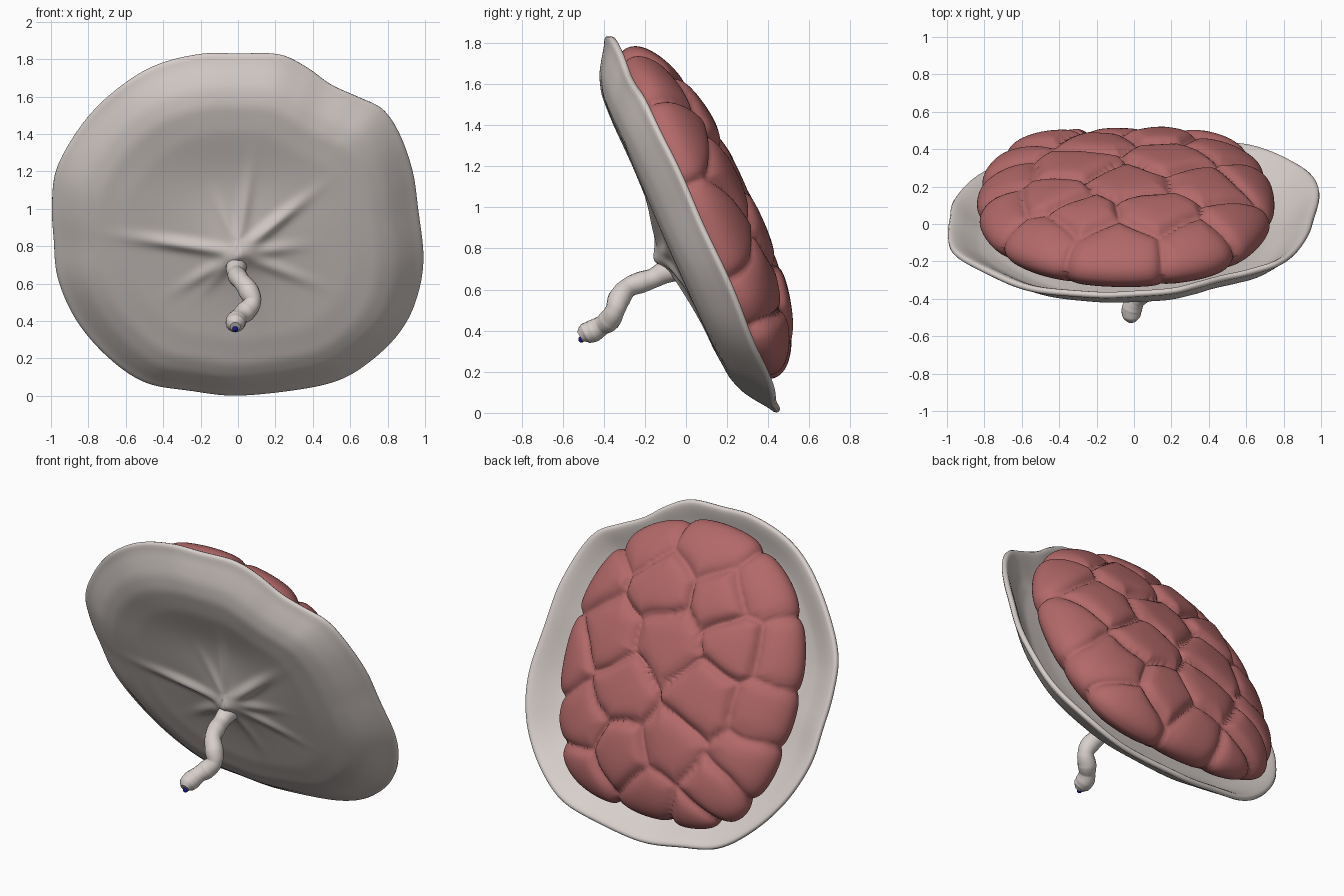
import bpy, bmesh, math
from mathutils import Vector, noise

if "Cube" in bpy.data.objects:
    bpy.data.objects.remove(bpy.data.objects["Cube"])

# Local frame of the tilted disc: X across, V up the slope, N out of the back
C = Vector((0, 0.04, 0.925))
V = Vector((0, -0.412, 0.911))
N = Vector((0, 0.911, 0.412))


def world(x, v, w):
    return C + Vector((x, 0, 0)) + V * v + N * w


def closed_spline(pts, count):
    """Smooth closed outline through pts (Catmull-Rom)."""
    out, n = [], len(pts)
    for i in range(count):
        t = i * n / count
        k, f = int(t), t - int(t)
        a, b, c, d = (Vector(pts[(k + j) % n]) for j in (-1, 0, 1, 2))
        out.append(0.5 * (2 * b + (c - a) * f + (2 * a - 5 * b + 4 * c - d) * f * f
                          + (3 * b - a - 3 * c + d) * f ** 3))
    return out


def material(name, rgb):
    m = bpy.data.materials.new(name)
    m.diffuse_color = (*rgb, 1)
    m.use_nodes = True
    m.node_tree.nodes["Principled BSDF"].inputs["Base Color"].default_value = m.diffuse_color
    return m


def polar_surface(name, outline, steps, height, mat, closed):
    """Rings of scaled outlines; height(x, v, s, step) gives the 3D point."""
    bm = bmesh.new()
    rings = []
    for j, s in enumerate(steps):
        if s < 1e-6:
            rings.append([bm.verts.new(height(0, 0, 0, j))] * len(outline))
        else:
            rings.append([bm.verts.new(height(p.x * s, p.y * s, s, j)) for p in outline])
    n = len(outline)
    for a, b in zip(rings, rings[1:]):
        for i in range(n):
            q = [a[i], a[(i + 1) % n], b[(i + 1) % n], b[i]]
            bm.faces.new(list(dict.fromkeys(q)))
    bmesh.ops.recalc_face_normals(bm, faces=bm.faces)
    for f in bm.faces:
        f.smooth = True
    me = bpy.data.meshes.new(name)
    bm.to_mesh(me)
    bm.free()
    ob = bpy.data.objects.new(name, me)
    me.materials.append(mat)
    bpy.context.collection.objects.link(ob)
    return ob


pale = material("pale_membrane", (0.68, 0.62, 0.59))
red = material("red_tissue", (0.45, 0.14, 0.14))
blue = material("vessel_blue", (0.01, 0.01, 0.3))

# Membrane dish: front-view outline (x, z), clockwise from the top
rim_xz = [(0, 1.84), (.22, 1.83), (.37, 1.76), (.5, 1.67), (.65, 1.6), (.78, 1.53), (.87, 1.4),
          (.94, 1.2), (.97, 1.0), (1, .72), (.96, .5), (.87, .33), (.72, .18), (.55, .08),
          (.3, .03), (0, .0), (-.25, .03), (-.5, .08), (-.7, .22), (-.87, .42), (-.97, .65),
          (-.99, .85), (-1, 1.05), (-.97, 1.25), (-.83, 1.48), (-.65, 1.66), (-.45, 1.78), (-.2, 1.84)]
rim = closed_spline([(x, (z - C.z) / V.z) for x, z in rim_xz], 168)
profile = [(0, -.165), (.6, -.165), (.75, -.15), (.84, -.115), (.91, -.065), (.96, -.025), (1, -.005)]
# wrinkles radiating from the cord: angle, reach, strength
folds = [(40, .5, .03), (82, .5, .018), (110, .35, .014), (172, .6, .028),
         (215, .4, .016), (232, .3, .012), (335, .45, .016), (5, .35, .016), (285, .4, .012)]


def dish_point(x, v, s, j):
    for (s0, w0), (s1, w1) in zip(profile, profile[1:]):
        if s <= s1:
            w = w0 + (w1 - w0) * (s - s0) / (s1 - s0)
            break
    dx, dv = x, v + 0.09
    d, ang = math.hypot(dx, dv), math.degrees(math.atan2(dv, dx))
    w -= 0.075 * math.exp(-d / 0.12)
    w += 0.025 * math.exp(-((x / .45) ** 2 + ((v - .32) / .25) ** 2))
    for a, reach, k in folds:
        off = (ang - a + 180) % 360 - 180
        if abs(off) < 60:
            w -= k * math.exp(-(d * math.radians(off) / .035) ** 2) * \
                math.exp(-((d - reach * .45) / (reach * .45)) ** 2)
    w += s ** 4 * (0.04 * x - 0.015 + 0.02 * noise.noise((x * 2.5, v * 2.5, 3)))
    return world(x, v, w)


steps = [i / 34 for i in range(35)]
dish = polar_surface("membrane_dish", rim, steps, dish_point, pale, False)
# make the front the outer side, thicken towards the back, round the lip
if dish.data.polygons[200].normal.dot(N) > 0:
    dish.data.flip_normals()
sol = dish.modifiers.new("thickness", 'SOLIDIFY')
sol.thickness, sol.offset = 0.035, -1
sub = dish.modifiers.new("smooth", 'SUBSURF')
sub.levels = sub.render_levels = 1

# Lobed tissue: rounded slab split into cushions by a cell pattern
slab = closed_spline([(-.1, .89), (.2, .86), (.45, .74), (.62, .5), (.72, .2), (.73, -.15),
                      (.66, -.5), (.5, -.72), (.2, -.82), (-.2, -.84), (-.55, -.76),
                      (-.75, -.5), (-.83, -.1), (-.8, .3), (-.65, .62), (-.4, .82)], 300)
cells = [(-.09, .78), (.13, .49), (-.5, .62), (-.29, .5), (.42, .13), (-.03, .18), (-.43, .28),
         (-.75, .3), (.2, -.2), (-.34, -.08), (-.72, -.08), (.15, -.54), (-.2, -.42), (-.68, -.4),
         (-.5, -.6), (-.08, -.75), (.6, .42), (.66, -.08), (.47, -.4), (.4, -.72), (.38, .72), (-.38, -.83)]
half = 52


def lobe_point(x, v, s, j):
    wx = x + 0.035 * noise.noise((x * 4, v * 4, 0))
    wv = v + 0.035 * noise.noise((x * 4, v * 4, 9))
    near = sorted((math.hypot(wx - a, wv - b), k) for k, (a, b) in enumerate(cells))
    gap = near[1][0] - near[0][0]
    puff = 0.055 * (1 - math.exp(-gap / 0.06)) - 0.035
    puff += 0.012 * math.sin(near[0][1] * 2.4) * min(1, gap / .08)
    rise = max(0, 1 - s ** 2.5) ** 0.5
    if j <= half:
        w = 0.05 + 0.24 * rise + puff * (0.3 + 0.7 * rise)
    else:
        w = 0.05 - 0.15 * max(0, 1 - s ** 5) ** 0.5
    grow = 1 + puff * s ** 4
    return world(x * grow, v * grow, w)


polar_surface("lobed_tissue", slab,
              [math.sin(math.pi * min(i, 2 * half - i) / (2 * half)) for i in range(2 * half + 1)],
              lobe_point, red, True)

# Twisted cord: bent tube with swelling radius
path = [(0, -.02, .70, 1.1), (-.01, -.1, .685, 1.1), (-.01, -.16, .655, .95), (0, -.22, .635, 1.05),
        (.02, -.28, .61, .95), (.06, -.325, .555, 1.1), (.075, -.345, .50, .95), (.04, -.375, .45, 1.1),
        (.01, -.41, .425, .95), (-.01, -.45, .40, 1.1), (-.015, -.49, .385, 1), (-.015, -.515, .37, .55)]
cu = bpy.data.curves.new("twisted_cord", 'CURVE')
cu.dimensions = '3D'
cu.bevel_depth, cu.bevel_resolution, cu.use_fill_caps = 0.05, 6, True
sp = cu.splines.new('BEZIER')
sp.bezier_points.add(len(path) - 1)
for bp, (x, y, z, r) in zip(sp.bezier_points, path):
    bp.co, bp.radius = (x, y, z), r
    bp.handle_left_type = bp.handle_right_type = 'AUTO'
sp.use_smooth = True
cu.materials.append(pale)
bpy.context.collection.objects.link(bpy.data.objects.new("twisted_cord", cu))

# Blue vessel at the cut end of the cord
bpy.ops.mesh.primitive_uv_sphere_add(segments=16, ring_count=8, radius=0.016, location=(-.015, -.508, .358))
tip = bpy.context.object
tip.name = "cord_vessel"
tip.data.materials.append(blue)
bpy.ops.object.shade_smooth_by_angle()
